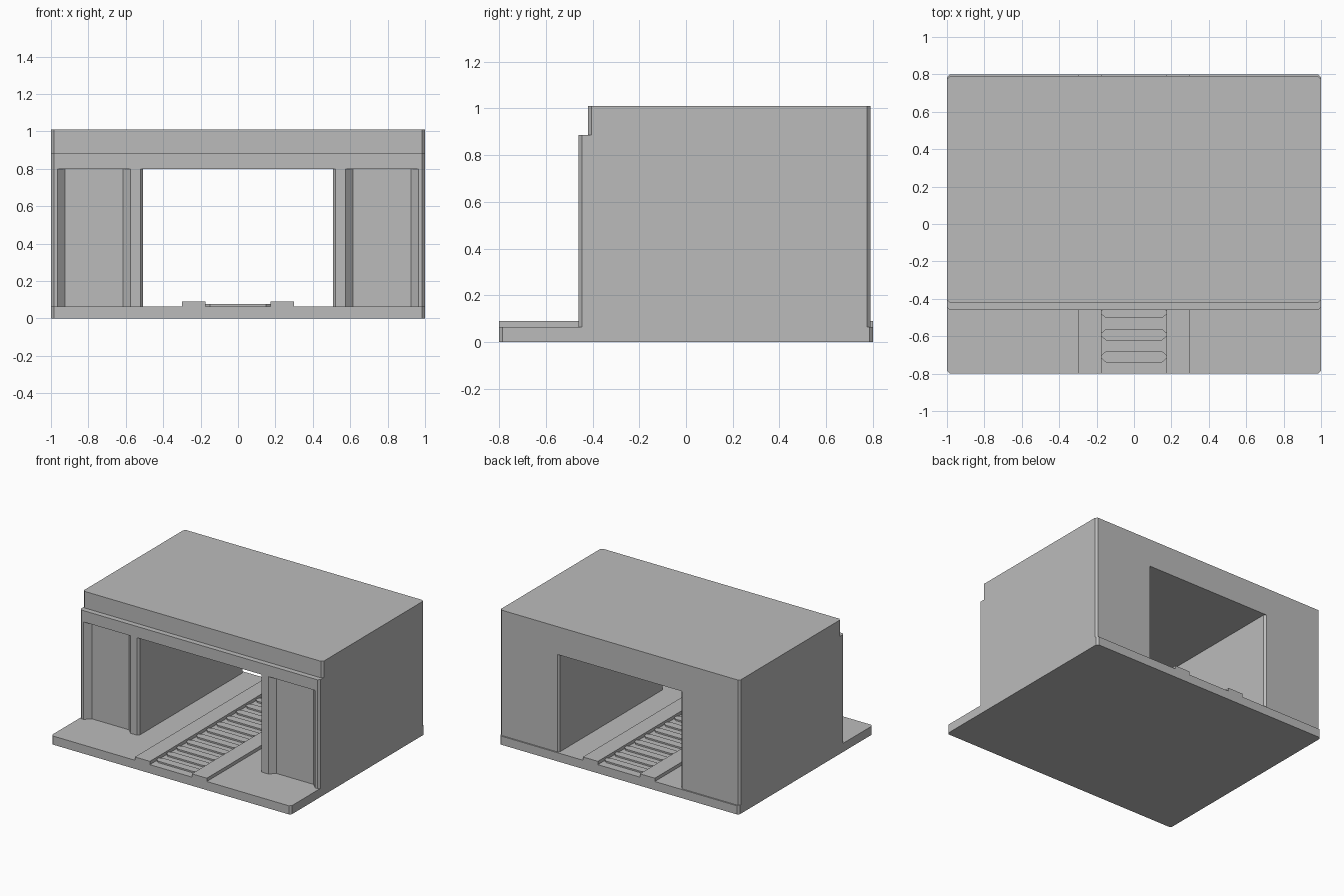
import bpy, bmesh

if "Cube" in bpy.data.objects:
    bpy.data.objects.remove(bpy.data.objects["Cube"])

grey = bpy.data.materials.new("plain grey")
grey.diffuse_color = (0.5, 0.5, 0.5, 1)
grey.use_nodes = True
grey.node_tree.nodes["Principled BSDF"].inputs["Base Color"].default_value = grey.diffuse_color


def prism(name, pts, z0, z1):
    """Extrude a plan outline from z0 up to z1."""
    bm = bmesh.new()
    face = bm.faces.new([bm.verts.new((x, y, z0)) for x, y in pts])
    top = bmesh.ops.extrude_face_region(bm, geom=[face])["geom"]
    for v in top:
        if isinstance(v, bmesh.types.BMVert):
            v.co.z = z1
    bmesh.ops.recalc_face_normals(bm, faces=bm.faces)
    mesh = bpy.data.meshes.new(name)
    bm.to_mesh(mesh)
    bm.free()
    mesh.materials.append(grey)
    ob = bpy.data.objects.new(name, mesh)
    bpy.context.collection.objects.link(ob)
    return ob


def chamfered(x0, x1, y0, y1, c, d=None):
    """Rectangle outline with cut corners."""
    d = c if d is None else d
    return [(x0 + c, y0), (x1 - c, y0), (x1, y0 + d), (x1, y1 - d),
            (x1 - c, y1), (x0 + c, y1), (x0, y1 - d), (x0, y0 + d)]


def rectangle(x0, x1, y0, y1):
    return [(x0, y0), (x1, y0), (x1, y1), (x0, y1)]


FLOOR, LINTEL, STEP, ROOF = 0.065, 0.80, 0.885, 1.01
FRONT, BACK, C = -0.46, 0.79, 0.015

# floor slab
prism("floor_slab", chamfered(-1, 1, -0.8, 0.8, C), 0, FLOOR)

# side walls with a splayed recess in the front
wall = [(0.52, FRONT), (0.575, FRONT), (0.615, FRONT + 0.04),
        (0.925, FRONT + 0.04), (0.965, FRONT), (1 - C, FRONT),
        (1, FRONT + C), (1, BACK - C), (1 - C, BACK), (0.52, BACK),
        (0.507, BACK - C), (0.507, FRONT + C)]
for side, s in (("right", 1), ("left", -1)):
    prism(side + "_wall", [(s * x, y) for x, y in wall], FLOOR, LINTEL)
    # raised kerb beside the roller track
    prism(side + "_kerb", [(s * x, y) for x, y in
          rectangle(0.175, 0.30, -0.8, 0.8)], FLOOR, 0.09)

# lintel and set-back roof block
prism("lintel", chamfered(-1, 1, FRONT, BACK, C), LINTEL, STEP)
prism("roof_block", chamfered(-1, 1, -0.42, BACK, C), STEP, ROOF)

# conveyor rollers as flat bars with pointed ends
for i in range(13):
    y = -0.71 + i * 1.42 / 12
    prism(f"roller_{i + 1}", chamfered(-0.175, 0.175, y - 0.03, y + 0.03,
                                       0.025, 0.022), FLOOR, 0.076)
